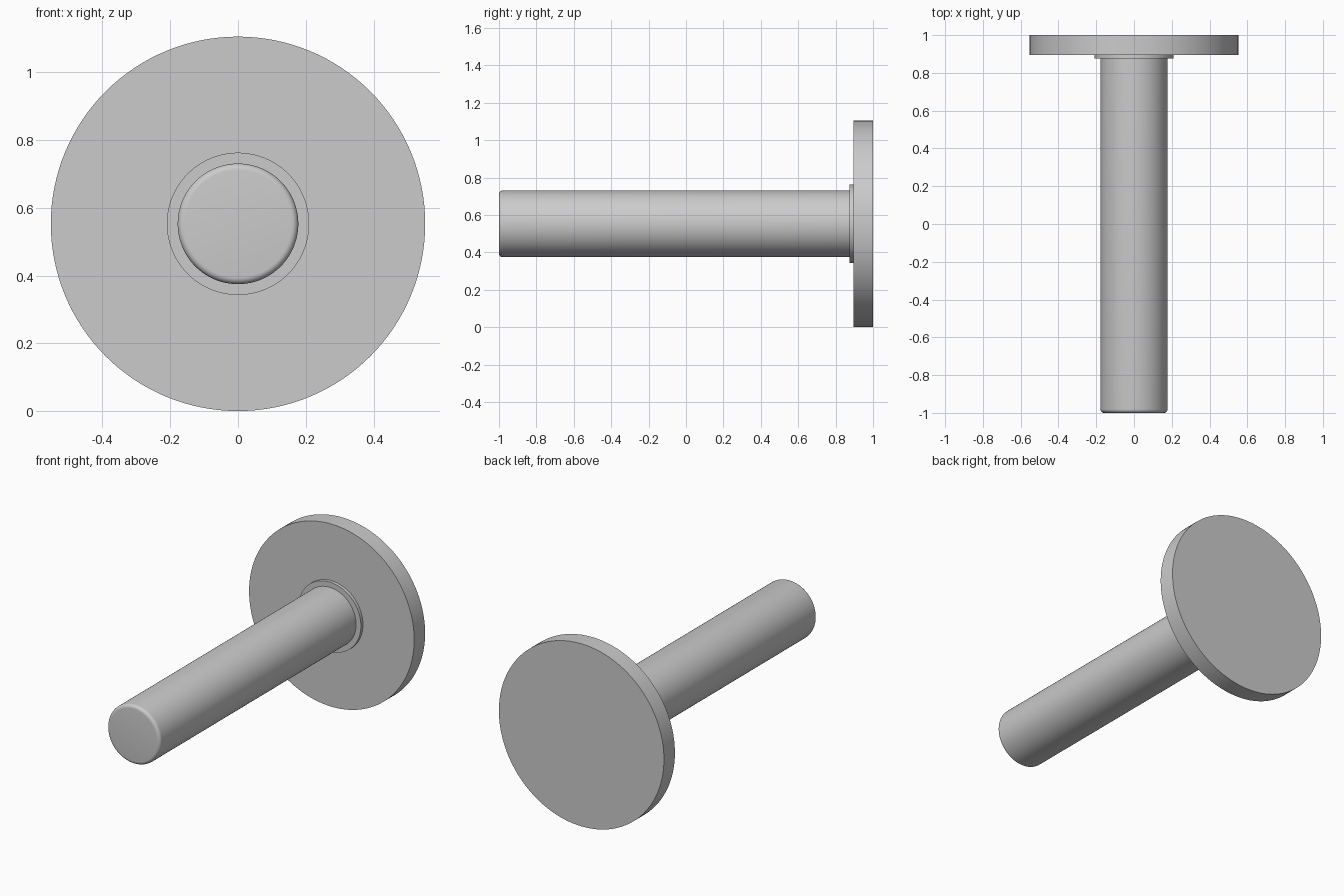
import bpy
import math

cube = bpy.data.objects.get("Cube")
if cube:
    bpy.data.objects.remove(cube, do_unlink=True)

AXIS_Z = 0.5525

# Plain grey metal
grey = bpy.data.materials.new("grey_metal")
grey.use_nodes = True
colour = (0.6, 0.6, 0.6, 1)
grey.diffuse_color = colour
grey.node_tree.nodes["Principled BSDF"].inputs["Base Color"].default_value = colour


def disc(name, radius, y_front, y_back):
    """Round solid lying along y."""
    bpy.ops.mesh.primitive_cylinder_add(
        vertices=128, radius=radius, depth=y_back - y_front,
        location=(0, (y_front + y_back) / 2, AXIS_Z),
        rotation=(math.pi / 2, 0, 0))
    obj = bpy.context.object
    obj.name = name
    obj.data.materials.append(grey)
    bpy.ops.object.transform_apply(location=True, rotation=True, scale=True)
    return obj


# Wide round head, thin collar and long pin
flange = disc("flange", AXIS_Z, 0.895, 1)
collar = disc("collar", 0.21, 0.875, 0.9)
shaft = disc("shaft", 0.178, -1, 0.9)

# Rounded rim on the free end of the pin
weights = shaft.data.attributes.new("bevel_weight_edge", 'FLOAT', 'EDGE')
for edge in shaft.data.edges:
    if all(shaft.data.vertices[i].co.y < 0 for i in edge.vertices):
        weights.data[edge.index].value = 1
bevel = shaft.modifiers.new("rounded_end", 'BEVEL')
bevel.limit_method = 'WEIGHT'
bevel.width = 0.02
bevel.segments = 6

# Smooth walls, sharp rims
for obj in (flange, collar, shaft):
    bpy.ops.object.select_all(action='DESELECT')
    obj.select_set(True)
    bpy.context.view_layer.objects.active = obj
    bpy.ops.object.shade_smooth_by_angle(angle=math.radians(30))
    if obj == shaft:
        # The rounded rim must blend into the wall
        for edge in obj.data.edges:
            if weights.data[edge.index].value > 0:
                edge.use_edge_sharp = False
